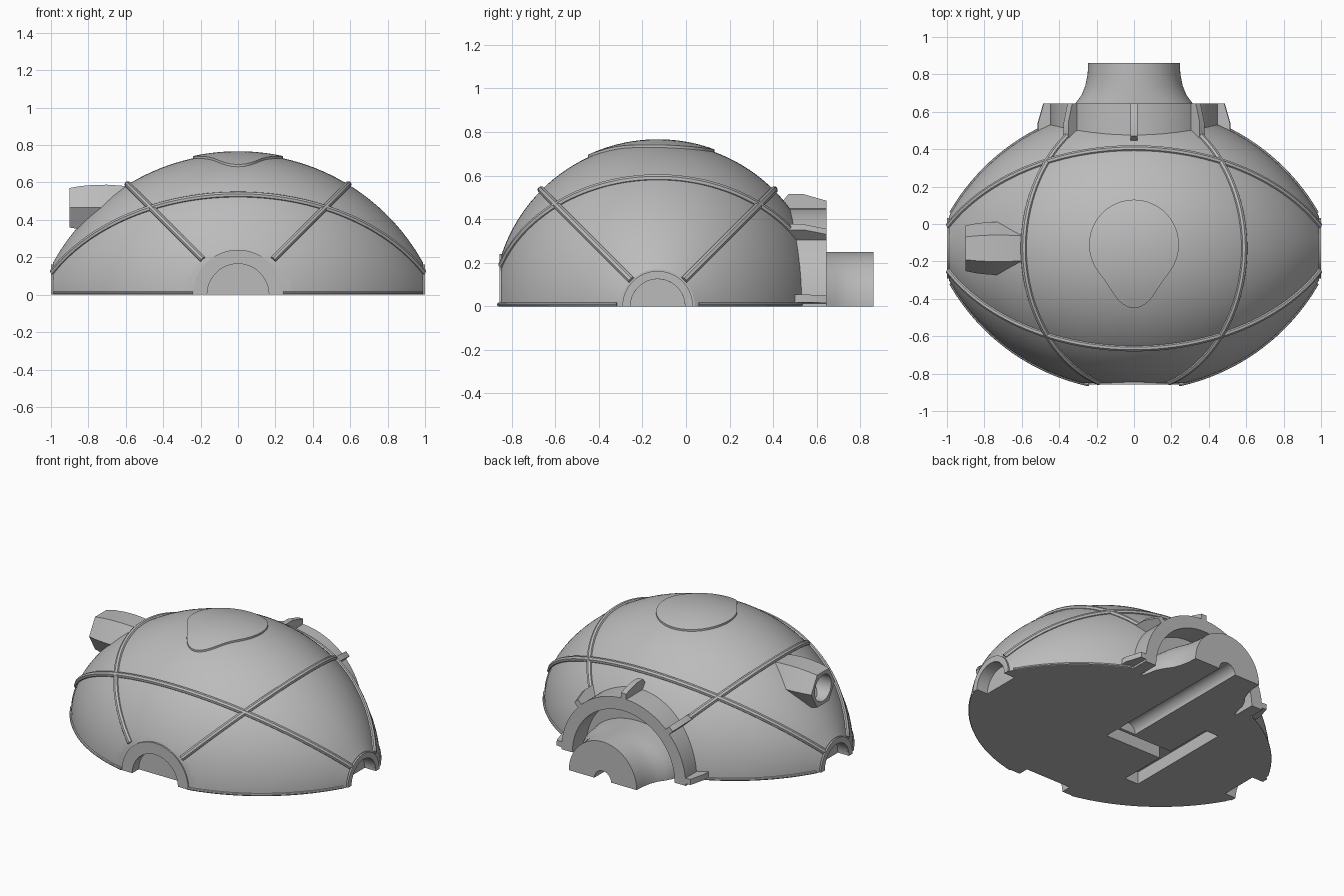
import bpy, bmesh, math
from mathutils import Matrix, Vector

if "Cube" in bpy.data.objects:
    bpy.data.objects.remove(bpy.data.objects["Cube"])

CY = -0.13            # dome centre line in y
ARC = 1.13            # arc radius of the dome profile
grey = bpy.data.materials.new("stone_grey")
grey.diffuse_color = (0.5, 0.5, 0.5, 1)
grey.use_nodes = True
grey.node_tree.nodes["Principled BSDF"].inputs["Base Color"].default_value = grey.diffuse_color


def dome_r(x):
    return 0.755 - ARC + math.sqrt(ARC * ARC - x * x)


def finish(name, bm):
    bmesh.ops.remove_doubles(bm, verts=bm.verts, dist=1e-5)
    bmesh.ops.recalc_face_normals(bm, faces=bm.faces)
    mesh = bpy.data.meshes.new(name)
    bm.to_mesh(mesh)
    bm.free()
    mesh.materials.append(grey)
    ob = bpy.data.objects.new(name, mesh)
    bpy.context.collection.objects.link(ob)
    return ob


def bake(ob):
    """Replace an object by its evaluated mesh."""
    dg = bpy.context.evaluated_depsgraph_get()
    mesh = bpy.data.meshes.new_from_object(ob.evaluated_get(dg))
    name = ob.name
    bpy.data.objects.remove(ob)
    new = bpy.data.objects.new(name, mesh)
    bpy.context.collection.objects.link(new)
    if not mesh.materials:
        mesh.materials.append(grey)
    return new


def cut(ob, cutters):
    for c in cutters:
        m = ob.modifiers.new("cut", 'BOOLEAN')
        m.operation, m.solver, m.object = 'DIFFERENCE', 'EXACT', c
        c.hide_render = True
    ob = bake(ob)
    for c in cutters:
        bpy.data.objects.remove(c)
    return ob


def box(x0, x1, y0, y1, z0, z1):
    bm = bmesh.new()
    bmesh.ops.create_cube(bm, size=1)
    for v in bm.verts:
        v.co = Vector(((x0 + x1) / 2 + v.co.x * (x1 - x0), (y0 + y1) / 2 + v.co.y * (y1 - y0),
                       (z0 + z1) / 2 + v.co.z * (z1 - z0)))
    return finish("cutter", bm)


def rod(r, axis, a, b, offset):
    """Cylinder cutter along x or y from a to b."""
    bm = bmesh.new()
    bmesh.ops.create_cone(bm, cap_ends=True, segments=48, radius1=r, radius2=r, depth=abs(b - a))
    rot = Matrix.Rotation(math.pi / 2, 4, 'Y' if axis == 'x' else 'X')
    mid = (a + b) / 2
    loc = (mid, offset[0], offset[1]) if axis == 'x' else (offset[0], mid, offset[1])
    bmesh.ops.transform(bm, matrix=Matrix.Translation(loc) @ rot, verts=bm.verts)
    return finish("cutter", bm)


def half_lathe(name, profile, axis, n=48):
    """Turn a closed profile of (side radius, height radius, along) through 180 degrees."""
    bm = bmesh.new()
    rows = []
    for j in range(n + 1):
        t = math.pi * j / n
        row = []
        for ru, rz, a in profile:
            u, z = ru * math.cos(t), max(0, rz * math.sin(t))
            row.append(bm.verts.new((a, CY + u, z) if axis == 'x' else (u, a, z)))
        rows.append(row)
    k = len(profile)
    for p, q in zip(rows, rows[1:]):
        for i in range(k):
            bm.faces.new((p[i], p[(i + 1) % k], q[(i + 1) % k], q[i]))
    bm.faces.new(rows[0])
    bm.faces.new(rows[-1])
    return finish(name, bm)


def ring(name, r0, r1, a, b, axis):
    return half_lathe(name, [(r1, r1, a), (r1, r1, b), (r0, r0, b), (r0, r0, a)], axis)


def tube(name, pts, r):
    cu = bpy.data.curves.new(name, 'CURVE')
    cu.dimensions = '3D'
    cu.bevel_depth, cu.bevel_resolution, cu.use_fill_caps = r, 2, True
    sp = cu.splines.new('POLY')
    sp.points.add(len(pts) - 1)
    for p, c in zip(sp.points, pts):
        p.co = (*c, 1)
    cu.materials.append(grey)
    ob = bpy.data.objects.new(name, cu)
    bpy.context.collection.objects.link(ob)
    return bake(ob)


# dome: half spindle with truncated ends
xs = [-0.99 + 1.98 * i / 48 for i in range(49)]
dome = half_lathe("dome", [(0, 0, xs[0])] + [(dome_r(x), dome_r(x), x) for x in xs] + [(0, 0, xs[-1])], 'x', 64)
dome = cut(dome, [
    box(-1, 1, -1.2, -0.85, -0.5, 1),                    # flat front
    rod(0.165, 'y', -1.2, -0.79, (0, 0)),                # front port recess
    rod(0.125, 'x', 0.92, 1.2, (CY, 0)),                 # side port recesses
    rod(0.125, 'x', -1.2, -0.92, (CY, 0)),
    rod(0.372, 'y', 0.5, 1.2, (0, 0)),                   # rear recess
    rod(0.06, 'y', -0.06, 0.8, (0, 0)),                  # tunnel underneath
    box(-0.43, 0.06, CY - 0.05, CY + 0.05, -0.1, 0.08),  # slots underneath
    box(-0.45, -0.35, CY - 0.37, CY + 0.37, -0.1, 0.081),
])

# port arches
ring("front_port", 0.165, 0.24, -0.857, -0.74, 'y')
for s, side in ((1, "right"), (-1, "left")):
    ring(side + "_port", 0.125, 0.162, s * 0.9, s * 1.0, 'x')

# rear collar and flared neck
ring("collar", 0.37, 0.45, 0.42, 0.645, 'y')
half_lathe("neck", [(0.36, 0.25, 0.48), (0.335, 0.25, 0.6), (0.31, 0.25, 0.65), (0.28, 0.25, 0.69),
                    (0.26, 0.25, 0.74), (0.248, 0.25, 0.8), (0.245, 0.25, 0.86),
                    (0.06, 0.06, 0.86), (0.06, 0.06, 0.48)], 'y')

# collar fins
FIN = [(0.41, 0.44), (0.47, 0.515), (0.54, 0.515), (0.645, 0.485), (0.645, 0.43)]
for deg in (4, 45, 90, 135, 176):
    bm = bmesh.new()
    f = bm.faces.new([bm.verts.new((-0.018, y, r)) for y, r in FIN])
    ext = bmesh.ops.extrude_face_region(bm, geom=[f])
    bmesh.ops.translate(bm, vec=(0.036, 0, 0), verts=[v for v in ext["geom"] if isinstance(v, bmesh.types.BMVert)])
    bmesh.ops.rotate(bm, matrix=Matrix.Rotation(math.radians(90 - deg), 3, 'Y'), verts=bm.verts)
    finish("collar_fin", bm)


# ribs crossing the dome on 45 degree planes
def solve(yy):
    lo, hi = 0.0, 0.75
    for _ in range(40):
        t = (lo + hi) / 2
        if dome_r(t) ** 2 - t * t > yy * yy:
            lo = t
        else:
            hi = t
    return lo


H = math.sqrt(0.5)
for s in (1, -1):
    tube("long_rib", [(x, CY + s * H * dome_r(x), H * dome_r(x)) for x in xs], 0.018)
    ys = [-0.715 + 1.335 * i / 40 for i in range(41)]
    tube("cross_rib", [(s * solve(y), CY + y, solve(y)) for y in ys], 0.018)
    # base rim
    for d, start in ((-1, 0.24), (1, 0.46)):
        rim = [start + (0.98 - start) * i / 20 for i in range(21)]
        tube("base_rim", [(s * x, CY + d * dome_r(x), 0.009) for x in rim], 0.009)

# six-sided barrel turret with a round bore
bm = bmesh.new()
rows = []
for x, r in ((-0.9, 0.122), (-0.84, 0.134), (-0.77, 0.141), (-0.7, 0.142), (-0.63, 0.137), (-0.55, 0.125)):
    rows.append([bm.verts.new((x, CY + r * math.cos(i * math.pi / 3), 0.465 + r * math.sin(i * math.pi / 3)))
                 for i in range(6)])
for p, q in zip(rows, rows[1:]):
    for i in range(6):
        bm.faces.new((p[i], p[(i + 1) % 6], q[(i + 1) % 6], q[i]))
bm.faces.new(rows[0])
bm.faces.new(rows[-1])
cut(finish("turret", bm), [rod(0.085, 'x', -1.1, -0.74, (CY, 0.465))])

# raised drop-shaped plate on the crown, following the dome
bm = bmesh.new()
N, K = 64, 8


def plate_point(k, i, lift):
    a = 2 * math.pi * i / N
    rad = (0.24 + 0.1 * max(0, -math.sin(a)) ** 10) * k / K
    x, y = rad * math.cos(a), -0.11 + rad * math.sin(a)
    return (x, y, math.sqrt(dome_r(x) ** 2 - (y - CY) ** 2) + lift)


loops = [[bm.verts.new(plate_point(k, i, 0.012)) for i in range(N)] for k in range(1, K + 1)]
loops.append([bm.verts.new(plate_point(K, i, -0.02)) for i in range(N)])
bm.faces.new(loops[0])
for p, q in zip(loops, loops[1:]):
    for i in range(N):
        bm.faces.new((p[i], q[i], q[(i + 1) % N], p[(i + 1) % N]))
finish("crown_plate", bm)

# smooth the curved faces and keep the edges sharp
bpy.ops.object.select_all(action='DESELECT')
for ob in bpy.context.scene.objects:
    ob.select_set(True)
    bpy.context.view_layer.objects.active = ob
bpy.ops.object.shade_smooth_by_angle(angle=math.radians(30))
